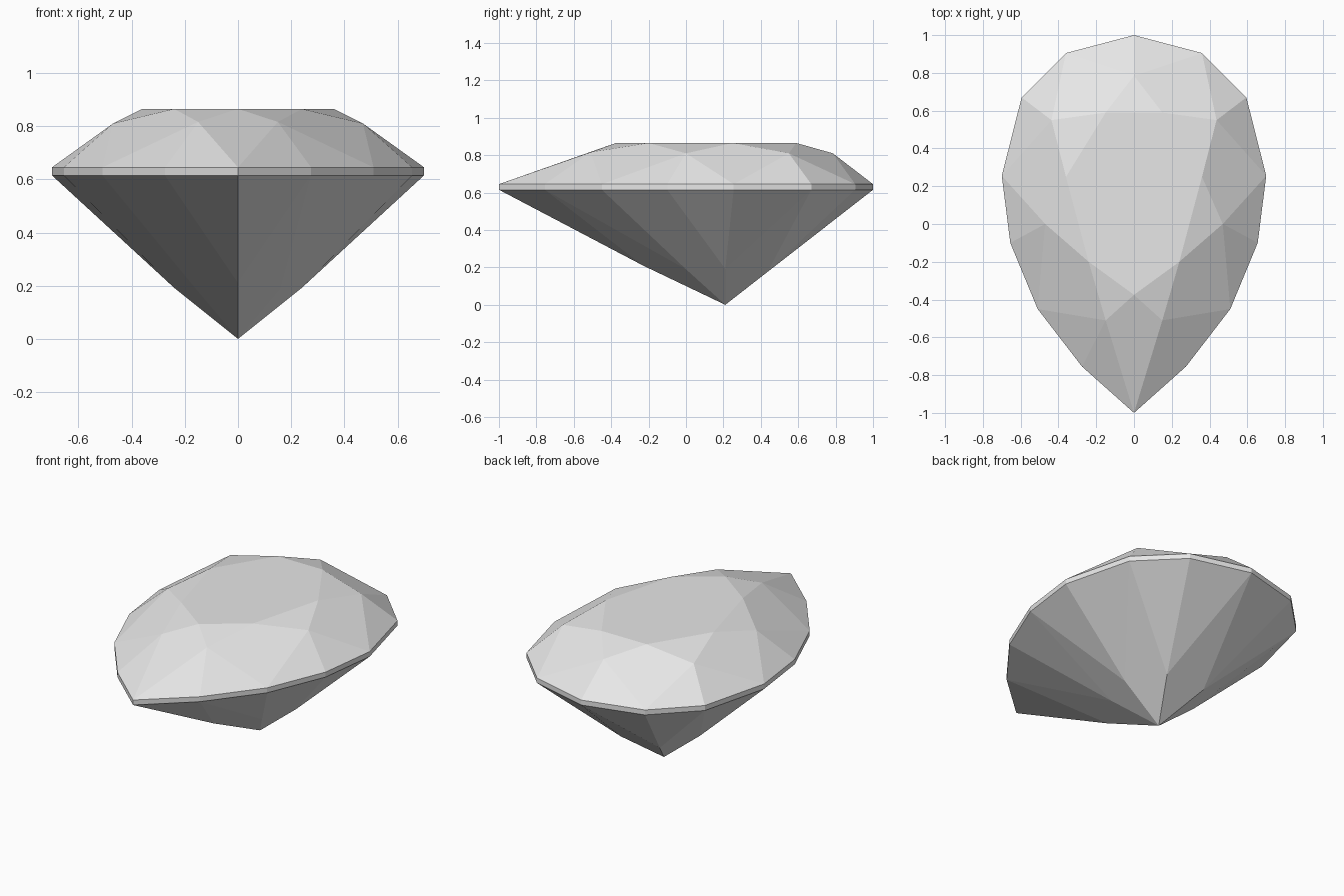
import bpy
import bmesh

cube = bpy.data.objects.get("Cube")
if cube:
    bpy.data.objects.remove(cube, do_unlink=True)

# Single neutral grey for the whole stone
grey = bpy.data.materials.new("stone_grey")
grey.use_nodes = True
COLOUR = (0.8, 0.8, 0.8, 1.0)
grey.diffuse_color = COLOUR
grey.node_tree.nodes["Principled BSDF"].inputs["Base Color"].default_value = COLOUR

bm = bmesh.new()


def ring(half):
    """Vertices of a ring from its +x half, front to back, mirrored across x."""
    mirrored = [(-x, y, z) for x, y, z in reversed(half) if x > 0]
    return [bm.verts.new(p) for p in half + mirrored]


def at_height(points, z):
    return [(x, y, z) for x, y in points]


# Pear-shaped outline of the widest band
outline = [(0, -1), (0.275, -0.755), (0.51, -0.45), (0.655, -0.1),
           (0.70, 0.255), (0.595, 0.67), (0.36, 0.905), (0, 1)]
girdle_low = ring(at_height(outline, 0.615))
girdle_top = ring(at_height(outline, 0.645))

# Flat table on top, and the crown corners between table and girdle
table = ring(at_height([(0, -0.375), (0.24, -0.2), (0.36, 0.25), (0.15, 0.59)], 0.865))
crown = ring([(0.15, -0.51, 0.816), (0.47, 0, 0.81), (0.437, 0.55, 0.81), (0, 0.785, 0.81)])

# Pavilion corners below the girdle, and the bottom point
pavilion = ring([(0, -0.23, 0.21), (0.16, 0, 0.19), (0.24, 0.21, 0.192), (0.13, 0.436, 0.176)])
culet = bm.verts.new((0, 0.21, 0))

face = bm.faces.new
sides = len(girdle_top)
fold = len(table)

# Girdle band
for i in range(sides):
    j = (i + 1) % sides
    face((girdle_low[i], girdle_low[j], girdle_top[j], girdle_top[i]))

face(table)
for k in range(fold):
    n = (k + 1) % fold
    main, mid, end = 2 * k, 2 * k + 1, (2 * k + 2) % sides
    # Crown: star, kite and the pair of girdle facets
    face((table[k], crown[k], table[n]))
    face((table[k], crown[k - 1], girdle_top[main], crown[k]))
    face((crown[k], girdle_top[main], girdle_top[mid]))
    face((crown[k], girdle_top[mid], girdle_top[end]))
    # Pavilion: kite to the point and the pair of girdle facets
    face((culet, pavilion[n], girdle_low[mid], pavilion[k]))
    face((pavilion[k], girdle_low[mid], girdle_low[main]))
    face((pavilion[k], girdle_low[main], girdle_low[main - 1]))

bmesh.ops.recalc_face_normals(bm, faces=bm.faces)
mesh = bpy.data.meshes.new("pear_cut_gem")
bm.to_mesh(mesh)
bm.free()
mesh.materials.append(grey)
gem = bpy.data.objects.new("pear_cut_gem", mesh)
bpy.context.collection.objects.link(gem)
